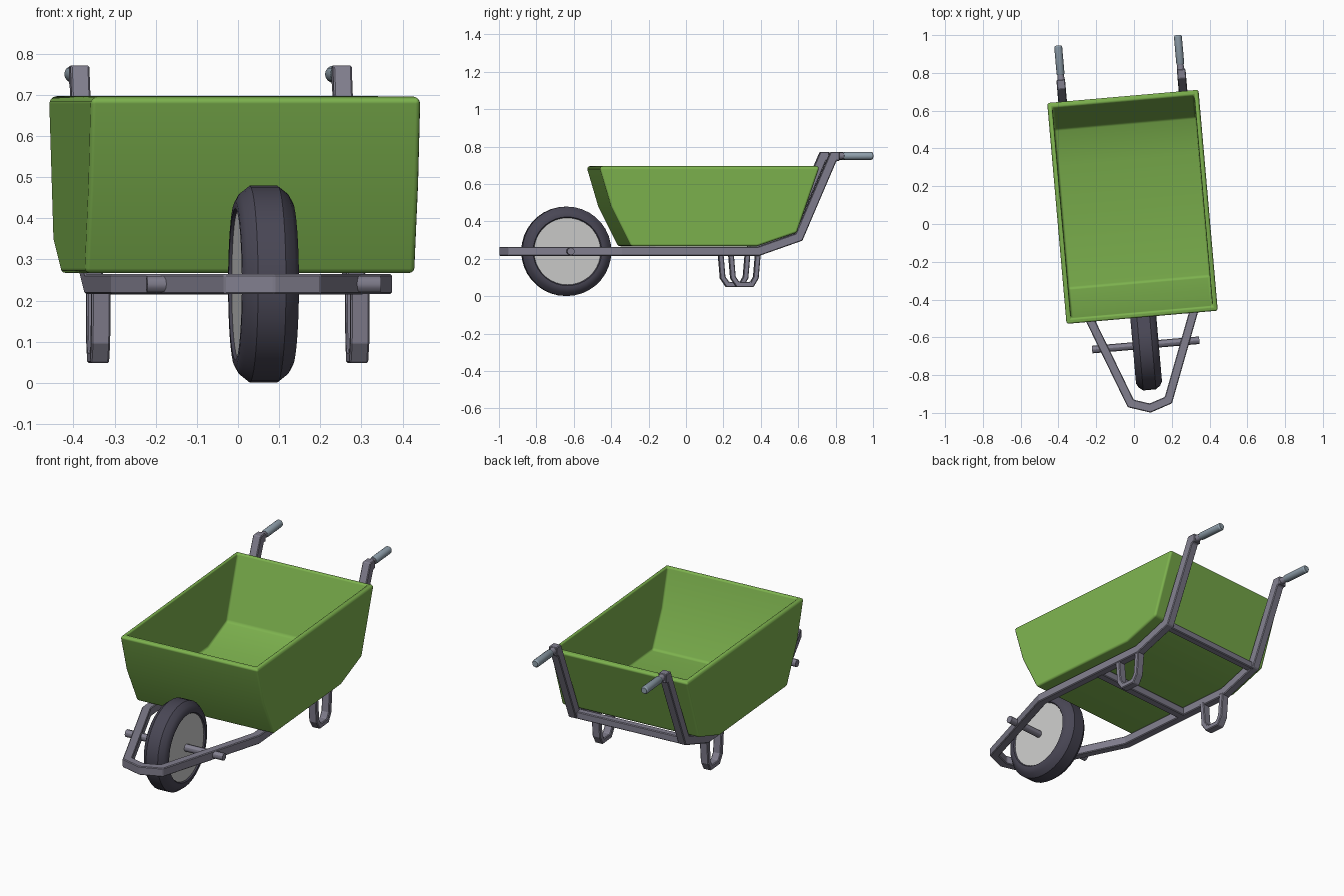
import bpy, bmesh, math
from mathutils import Vector

if "Cube" in bpy.data.objects:
    bpy.data.objects.remove(bpy.data.objects["Cube"])

YAW = math.radians(5)      # the whole barrow stands slightly turned
Z = Vector((0, 0, 1))


def material(name, rgb):
    m = bpy.data.materials.new(name)
    m.diffuse_color = (*rgb, 1)
    m.use_nodes = True
    m.node_tree.nodes["Principled BSDF"].inputs["Base Color"].default_value = m.diffuse_color
    return m


GREEN = material("green paint", (0.205, 0.445, 0.076))
GREY = material("grey steel", (0.22, 0.21, 0.27))
RUBBER = material("dark rubber", (0.066, 0.062, 0.09))
DISC = material("light grey disc", (0.6, 0.6, 0.59))
GRIP = material("blue grey grip", (0.27, 0.34, 0.40))


def finish(bm, name, mat, smooth=None, bevel=0):
    bmesh.ops.recalc_face_normals(bm, faces=bm.faces)
    me = bpy.data.meshes.new(name)
    bm.to_mesh(me)
    bm.free()
    ob = bpy.data.objects.new(name, me)
    bpy.context.collection.objects.link(ob)
    me.materials.append(mat)
    ob.rotation_euler.z = YAW
    if smooth:
        bpy.ops.object.select_all(action='DESELECT')
        ob.select_set(True)
        bpy.context.view_layer.objects.active = ob
        bpy.ops.object.shade_smooth_by_angle(angle=math.radians(smooth))
    if bevel:
        b = ob.modifiers.new("bevel", 'BEVEL')
        b.width, b.segments, b.limit_method = bevel, 1, 'ANGLE'
    return ob


def sweep(name, path, w, h, mat=GREY):
    """Rectangular bar (w sideways, h upright) along a path with mitred bends."""
    pts = [Vector(p) for p in path]
    dirs = [(b - a).normalized() for a, b in zip(pts, pts[1:])]
    bm = bmesh.new()
    rings = []
    for i, p in enumerate(pts):
        d = dirs[max(i - 1, 0)]
        n = d + dirs[min(i, len(dirs) - 1)]
        s = d.cross(Z).normalized()
        u = s.cross(d)
        ring = []
        for a, b in ((-1, -1), (1, -1), (1, 1), (-1, 1)):
            o = s * a * w / 2 + u * b * h / 2
            ring.append(bm.verts.new(p + o - d * (o.dot(n) / d.dot(n))))
        rings.append(ring)
    for r, q in zip(rings, rings[1:]):
        for k in range(4):
            bm.faces.new((r[k], r[(k + 1) % 4], q[(k + 1) % 4], q[k]))
    bm.faces.new(rings[0])
    bm.faces.new(rings[-1])
    return finish(bm, name, mat, bevel=0.004)


def lathe(name, profile, origin, axis, mat, n=32):
    """Revolve (distance along axis, radius) points about the x or y axis."""
    bm = bmesh.new()
    rings = []
    for t, r in profile:
        ring = []
        for k in range(n):
            a = 2 * math.pi * k / n
            c, s = r * math.cos(a), r * math.sin(a)
            v = (t, c, s) if axis == 'x' else (c, t, s)
            ring.append(bm.verts.new(Vector(origin) + Vector(v)))
        rings.append(ring)
    for r, q in zip(rings, rings[1:]):
        for k in range(n):
            bm.faces.new((r[k], r[(k + 1) % n], q[(k + 1) % n], q[k]))
    bm.faces.new(rings[0])
    bm.faces.new(rings[-1])
    return finish(bm, name, mat, smooth=30)


# tub: side profile extruded across, open at the top, given wall thickness
prof = [(-0.499, 0.69), (-0.437, 0.48), (-0.33, 0.267),
        (0.348, 0.267), (0.56, 0.34), (0.682, 0.69)]
bm = bmesh.new()
L = [bm.verts.new((-0.402, y, z)) for y, z in prof]
R = [bm.verts.new((0.402, y, z)) for y, z in prof]
for i in range(len(prof) - 1):
    bm.faces.new((L[i], L[i + 1], R[i + 1], R[i]))
bm.faces.new(L)
bm.faces.new(R)
# make sure normals point outwards before the walls thicken inwards
bm.normal_update()
top = bm.faces.new((L[0], R[0], R[-1], L[-1]))
bmesh.ops.recalc_face_normals(bm, faces=bm.faces)
bmesh.ops.delete(bm, geom=[top], context='FACES_ONLY')
me = bpy.data.meshes.new("tub")
bm.to_mesh(me)
bm.free()
tub = bpy.data.objects.new("tub", me)
bpy.context.collection.objects.link(tub)
me.materials.append(GREEN)
me.polygons.foreach_set("use_smooth", [True] * len(me.polygons))
tub.rotation_euler.z = YAW
sol = tub.modifiers.new("walls", 'SOLIDIFY')
sol.thickness, sol.offset, sol.use_even_offset = 0.028, -1, True
bev = tub.modifiers.new("round", 'BEVEL')
bev.width, bev.segments, bev.limit_method = 0.012, 3, 'ANGLE'
bev.angle_limit = math.radians(40)
bev.harden_normals = True

# frame: one bent bar from handle round the nose to the other handle
half = [(0.1, -0.945, 0.24), (0.32, -0.37, 0.24), (0.32, 0.36, 0.24),
        (0.32, 0.577, 0.316), (0.32, 0.762, 0.747), (0.32, 0.795, 0.747)]
left = [(-x, y, z) for x, y, z in reversed(half)]
sweep("frame", left + [(0, -0.978, 0.24)] + half, 0.046, 0.048)

# cross bars under the tub
sweep("middle_cross_bar", [(-0.31, 0.05, 0.238), (0.31, 0.05, 0.238)], 0.045, 0.046)
sweep("rear_cross_bar", [(-0.31, 0.567, 0.312), (0.31, 0.567, 0.312)], 0.04, 0.04)

for side, s in (("left", -1), ("right", 1)):
    # U-shaped leg
    leg = [(0.213, 0.23), (0.224, 0.1), (0.25, 0.062),
           (0.325, 0.062), (0.347, 0.1), (0.358, 0.23)]
    sweep(side + "_leg", [(s * 0.316, y, z) for y, z in leg], 0.046, 0.028)
    # handle stub and grip
    lathe(side + "_handle_stub", [(0.785, 0.021), (0.83, 0.015)],
          (s * 0.318, 0, 0.75), 'y', GREY, 12)
    lathe(side + "_grip", [(0.82, 0.018), (0.826, 0.021), (0.968, 0.021), (0.976, 0.016)],
          (s * 0.318, 0, 0.75), 'y', GRIP, 16)

# wheel: tyre, disc and axle
C = (0.006, -0.643, 0.24)
tyre = [(0.058, 0.176), (0.069, 0.184), (0.069, 0.2), (0.058, 0.22), (0.034, 0.239)]
lathe("tyre", [(-t, r) for t, r in tyre] + tyre[::-1], C, 'x', RUBBER, 36)
lathe("wheel_disc", [(-0.062, 0.18), (0.062, 0.18)], C, 'x', DISC, 36)
lathe("axle", [(-0.285, 0.02), (0.285, 0.02)], C, 'x', GREY, 12)
